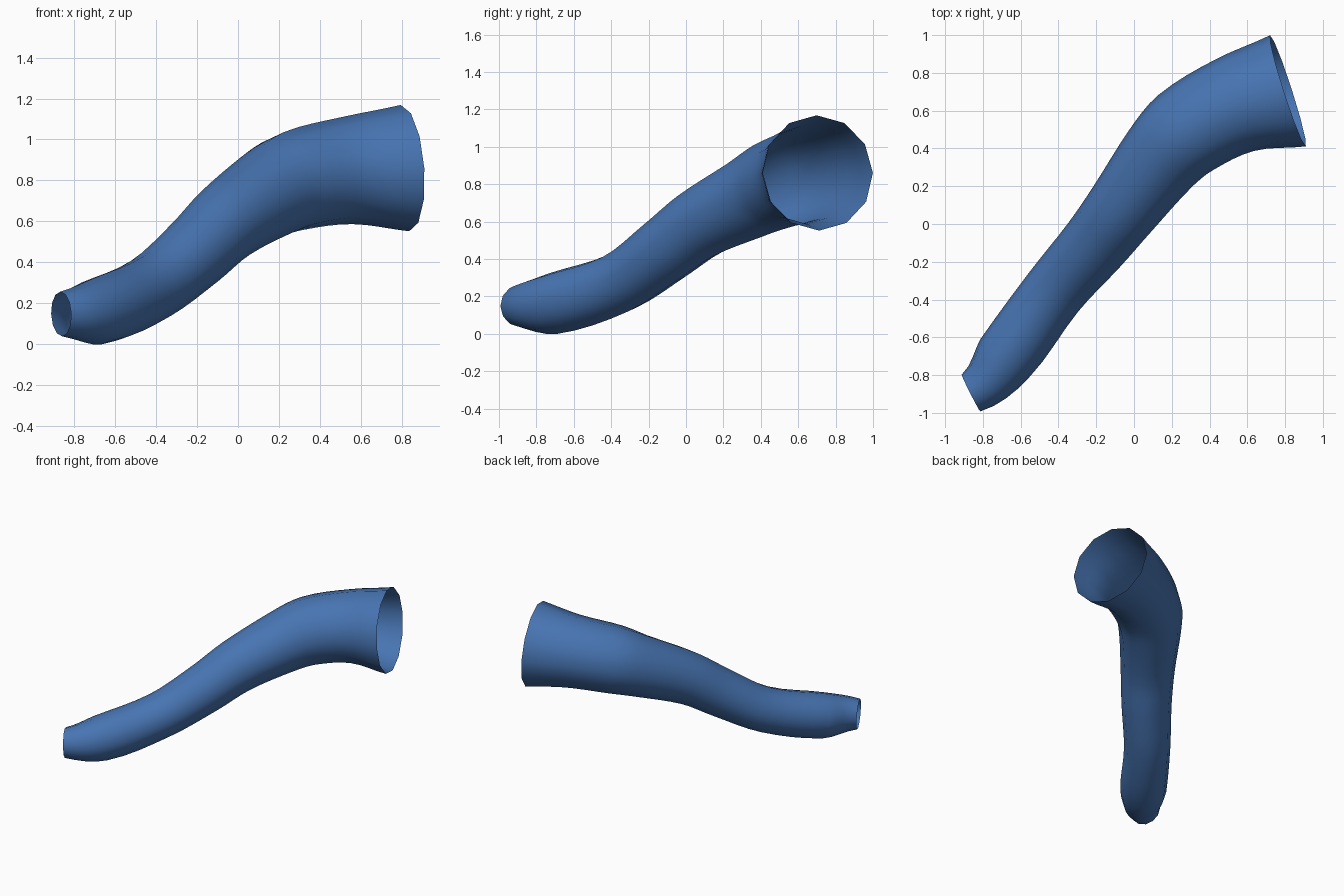
import bpy, bmesh, math
from mathutils import Vector

if "Cube" in bpy.data.objects:
    bpy.data.objects.remove(bpy.data.objects["Cube"])

SIDES = 12
STEPS = 4
# centre line stations: x, y, z, radius
stations = [
    (-0.863, -0.895, 0.155, 0.109),
    (-0.685, -0.712, 0.168, 0.164),
    (-0.425, -0.360, 0.280, 0.166),
    (-0.210, -0.110, 0.455, 0.180),
    (-0.065, 0.075, 0.595, 0.194),
    (0.140, 0.345, 0.735, 0.224),
    (0.275, 0.485, 0.805, 0.246),
    (0.535, 0.630, 0.855, 0.263),
    (0.815, 0.705, 0.867, 0.309),
]
start_dir = Vector((0.89, 0.45, 0.04)).normalized()
end_dir = Vector((0.95, 0.305, 0.07)).normalized()

pts = [Vector(s[:3]) for s in stations]
rad = [s[3] for s in stations]
n = len(pts)

# tangents at the stations, with the mouth directions fixed at both ends
tan, rtan = [], []
for i in range(n):
    a, b = max(i - 1, 0), min(i + 1, n - 1)
    tan.append((pts[b] - pts[a]).normalized())
    rtan.append((rad[b] - rad[a]) / (pts[b] - pts[a]).length)
tan[0], tan[-1] = start_dir, end_dir


def hermite(p, m, q, k, t):
    return (p * (2*t**3 - 3*t**2 + 1) + m * (t**3 - 2*t**2 + t)
            + q * (3*t**2 - 2*t**3) + k * (t**3 - t**2))


# open tapering tube swept along the centre line
bm = bmesh.new()
rings = []
for i in range(n - 1):
    length = (pts[i + 1] - pts[i]).length
    for s in range(STEPS + (i == n - 2)):
        t = s / STEPS
        c = hermite(pts[i], tan[i] * length, pts[i + 1], tan[i + 1] * length, t)
        r = hermite(rad[i], rtan[i] * length, rad[i + 1], rtan[i + 1] * length, t)
        d = tan[i].lerp(tan[i + 1], t).normalized()
        side = d.cross(Vector((0, 0, 1))).normalized()
        up = side.cross(d)
        rings.append([bm.verts.new(c + r * (up * math.cos(a) + side * math.sin(a)))
                      for a in (2 * math.pi * j / SIDES for j in range(SIDES))])
for lo, hi in zip(rings, rings[1:]):
    for j in range(SIDES):
        k = (j + 1) % SIDES
        bm.faces.new((lo[j], lo[k], hi[k], hi[j])).smooth = True
bmesh.ops.recalc_face_normals(bm, faces=bm.faces)

# rest the lowest point on the ground
low = min(v.co.z for v in bm.verts)
bmesh.ops.translate(bm, verts=bm.verts, vec=(0, 0, -low))

mesh = bpy.data.meshes.new("curved_tube")
bm.to_mesh(mesh)
bm.free()
tube = bpy.data.objects.new("curved_tube", mesh)
bpy.context.collection.objects.link(tube)

blue = bpy.data.materials.new("blue")
blue.diffuse_color = (0.064, 0.178, 0.45, 1)
blue.use_nodes = True
blue.node_tree.nodes["Principled BSDF"].inputs["Base Color"].default_value = blue.diffuse_color
mesh.materials.append(blue)
